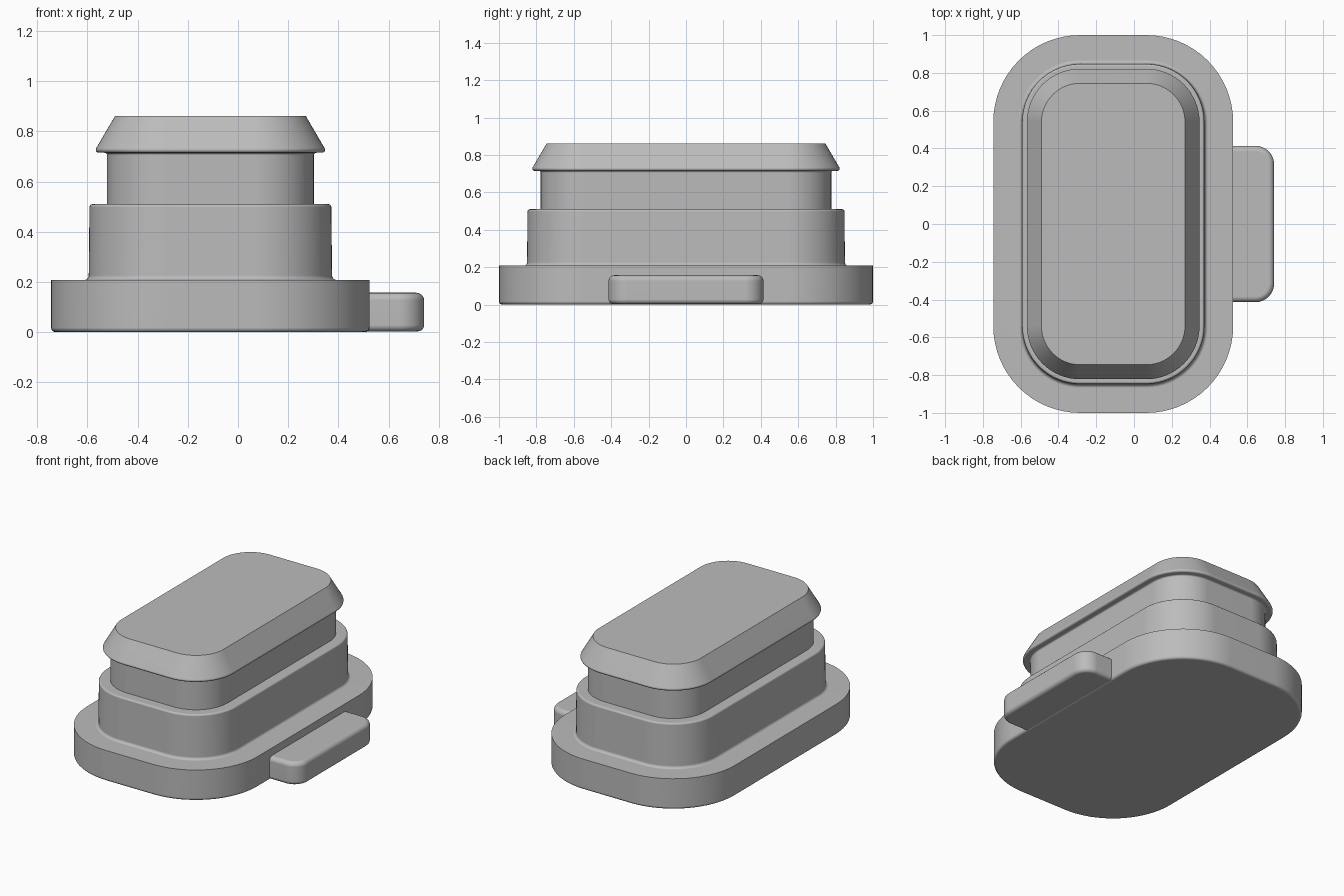
import bpy
import bmesh
from math import sin, cos, pi, radians

cube = bpy.data.objects.get("Cube")
if cube:
    bpy.data.objects.remove(cube, do_unlink=True)

# Single plain grey finish
GREY = (0.5, 0.5, 0.5, 1.0)
grey = bpy.data.materials.new("plain_grey")
grey.use_nodes = True
grey.diffuse_color = GREY
grey.node_tree.nodes["Principled BSDF"].inputs["Base Color"].default_value = GREY


def arc(cx, cz, r, start, end, steps=5):
    """Fillet points (inset, height) around a centre, angles in degrees."""
    return [(cx + r * cos(radians(start + (end - start) * i / steps)),
             cz + r * sin(radians(start + (end - start) * i / steps)))
            for i in range(steps + 1)]


def outline(hx, hy, r, steps=16):
    """Rounded rectangle, counter-clockwise."""
    points = []
    for quarter, (sx, sy) in enumerate(((1, 1), (-1, 1), (-1, -1), (1, -1))):
        for i in range(steps + 1):
            a = (quarter + i / steps) * pi / 2
            points.append((sx * (hx - r) + r * cos(a), sy * (hy - r) + r * sin(a)))
    return points


def loft(name, x, hx, hy, r, profile):
    """Sweep a (half width, height) profile around a rounded rectangle."""
    bm = bmesh.new()
    rings = []
    for w, z in profile:
        d = hx - w
        rings.append([bm.verts.new((px, py, z))
                      for px, py in outline(hx - d, hy - d, r - d)])
    for low, high in zip(rings, rings[1:]):
        n = len(low)
        for i in range(n):
            j = (i + 1) % n
            bm.faces.new((low[i], low[j], high[j], high[i]))
    bm.faces.new(rings[0][::-1])
    bm.faces.new(rings[-1])
    mesh = bpy.data.meshes.new(name)
    bm.to_mesh(mesh)
    bm.free()
    mesh.materials.append(grey)
    obj = bpy.data.objects.new(name, mesh)
    obj.location.x = x
    bpy.context.collection.objects.link(obj)
    bpy.ops.object.select_all(action="DESELECT")
    obj.select_set(True)
    bpy.context.view_layer.objects.active = obj
    bpy.ops.object.shade_smooth_by_angle(angle=radians(35))
    # Keep broad flat faces flat beside their fillets
    normals = obj.modifiers.new("flat_face_normals", "WEIGHTED_NORMAL")
    normals.keep_sharp = True
    return obj


# Stepped plug: flange, shoulder, neck and chamfered lip
plug = (
    arc(0.617, 0.018, 0.018, -90, 0)            # flange underside edge
    + [(0.635, 0.208)]                          # flange top edge
    + arc(0.503, 0.226, 0.018, 270, 180)        # flange to shoulder
    + arc(0.470, 0.498, 0.012, 0, 90)           # shoulder top edge
    + [(0.412, 0.510)]                          # neck foot
    + arc(0.422, 0.705, 0.010, 180, 90)         # neck to lip
    + arc(0.445, 0.727, 0.012, -90, 32)         # lip tip
    + [(0.380, 0.862)]                          # top rim
)
loft("plug_body", -0.11, 0.635, 1.0, 0.46, plug)

# Pull tab on the left side, its inner end buried in the flange
tab = arc(0.175, 0.028, 0.025, -90, 0) + arc(0.170, 0.127, 0.030, 0, 90)
loft("pull_tab", 0.542, 0.2, 0.414, 0.1, tab)
